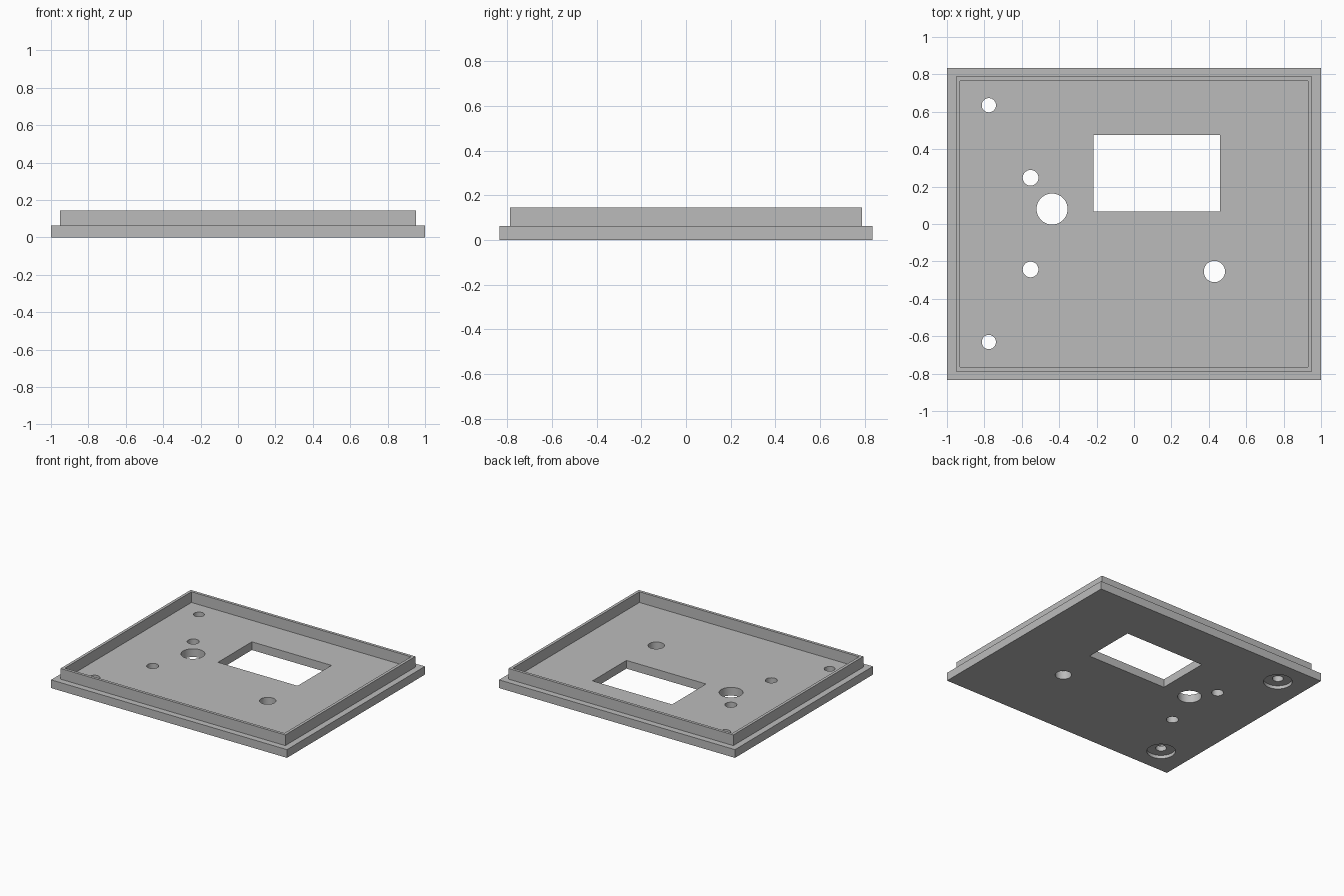
import bpy
import bmesh
from mathutils import Matrix

cube = bpy.data.objects.get("Cube")
if cube:
    bpy.data.objects.remove(cube, do_unlink=True)

BASE_TOP, LIP_TOP = 0.063, 0.145

grey = bpy.data.materials.new("plain_grey")
grey.use_nodes = True
grey.diffuse_color = (0.5, 0.5, 0.5, 1)
grey.node_tree.nodes["Principled BSDF"].inputs["Base Color"].default_value = (0.5, 0.5, 0.5, 1)


def finish(name, bm):
    mesh = bpy.data.meshes.new(name)
    bm.to_mesh(mesh)
    bm.free()
    mesh.materials.append(grey)
    obj = bpy.data.objects.new(name, mesh)
    bpy.context.collection.objects.link(obj)
    return obj


def box(name, x0, x1, y0, y1, z0, z1):
    bm = bmesh.new()
    mat = Matrix.Translation(((x0 + x1) / 2, (y0 + y1) / 2, (z0 + z1) / 2))
    mat = mat @ Matrix.Diagonal((x1 - x0, y1 - y0, z1 - z0, 1))
    bmesh.ops.create_cube(bm, size=1, matrix=mat)
    return finish(name, bm)


def cylinder(name, x, y, r, z0, z1):
    bm = bmesh.new()
    bmesh.ops.create_cone(bm, cap_ends=True, segments=48, radius1=r, radius2=r,
                          depth=z1 - z0, matrix=Matrix.Translation((x, y, (z0 + z1) / 2)))
    return finish(name, bm)


def cut(target, cutter):
    cutter.hide_render = True
    mod = target.modifiers.new(cutter.name, 'BOOLEAN')
    mod.operation = 'DIFFERENCE'
    mod.solver = 'EXACT'
    mod.object = cutter
    bpy.ops.object.select_all(action='DESELECT')
    bpy.context.view_layer.objects.active = target
    target.select_set(True)
    bpy.ops.object.modifier_apply(modifier=mod.name)
    bpy.data.objects.remove(cutter, do_unlink=True)


# Lid: flat plate with a raised rim stepped in from its edge
lid = box("lid_panel", -1, 1, -0.835, 0.835, 0, BASE_TOP)
bm = bmesh.new()
bm.from_mesh(lid.data)
top = max(bm.faces, key=lambda f: f.calc_center_median().z)
bmesh.ops.inset_region(bm, faces=[top], thickness=0.067)
bmesh.ops.inset_region(bm, faces=[top], thickness=0.031)
rim = [f for f in bm.faces if f.normal.z > 0.9 and f is not top
       and any(v in top.verts for v in f.verts)]
raised = bmesh.ops.extrude_face_region(bm, geom=rim)["geom"]
bmesh.ops.translate(bm, vec=(0, 0, LIP_TOP - BASE_TOP),
                    verts=[g for g in raised if isinstance(g, bmesh.types.BMVert)])
bmesh.ops.delete(bm, geom=[f for f in rim if f.is_valid], context='FACES_ONLY')
bmesh.ops.recalc_face_normals(bm, faces=bm.faces[:])
bm.to_mesh(lid.data)
bm.free()

# Display window
cut(lid, box("window_cutter", -0.216, 0.459, 0.066, 0.477, -0.1, 0.2))

# Round through holes
holes = [(-0.776, 0.635, 0.038), (-0.776, -0.631, 0.038),
         (-0.553, 0.247, 0.042), (-0.553, -0.243, 0.042),
         (-0.438, 0.08, 0.083), (0.43, -0.254, 0.057)]
for x, y, r in holes:
    cut(lid, cylinder("hole_cutter", x, y, r, -0.1, 0.2))

# Screw head recesses on the underside
for x, y, r in holes[:2]:
    cut(lid, cylinder("recess_cutter", x, y, 0.1, -0.1, 0.025))

bpy.ops.object.shade_smooth_by_angle(angle=0.52)
